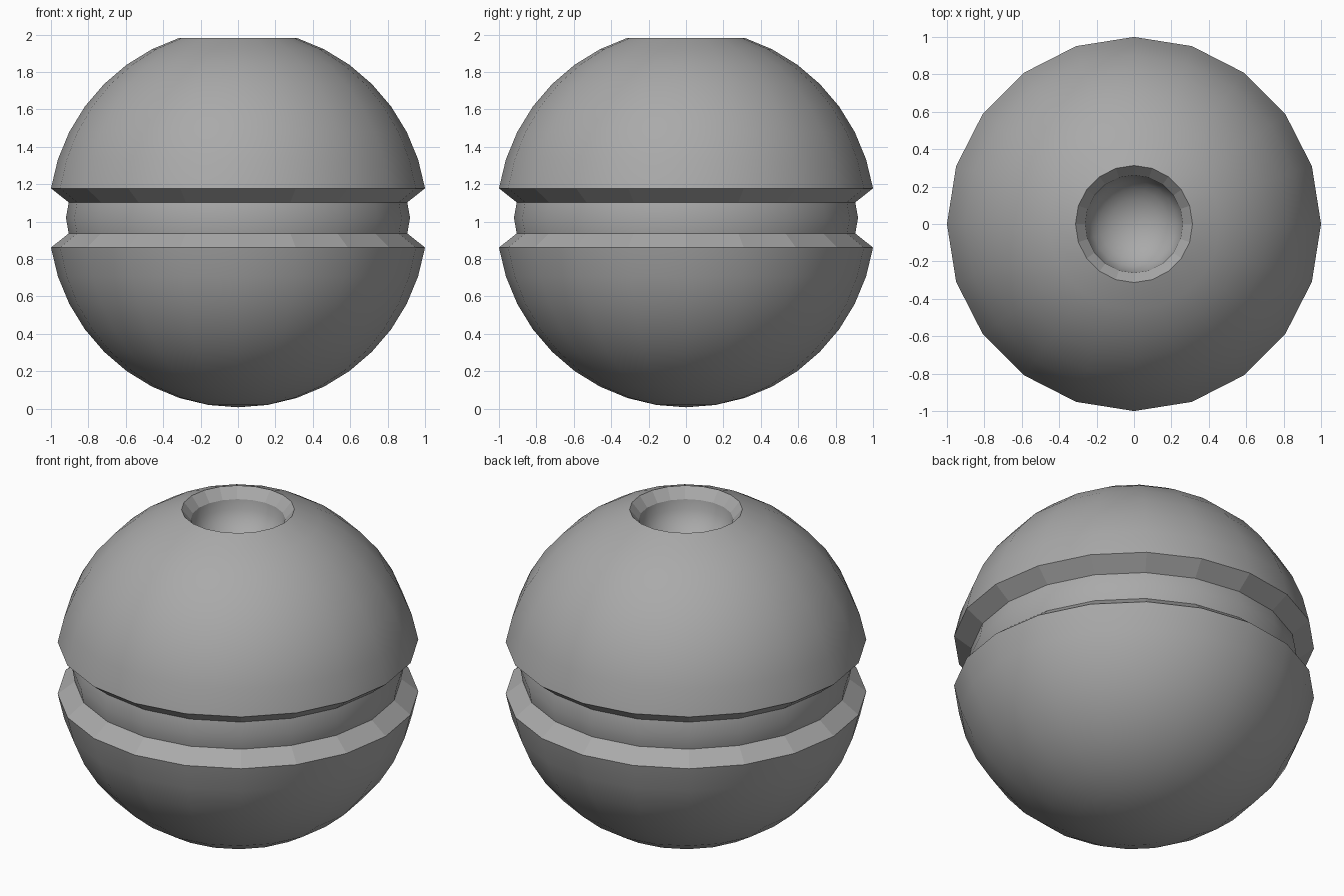
import bpy
import bmesh
from math import sin, cos, pi, radians

cube = bpy.data.objects.get("Cube")
if cube:
    bpy.data.objects.remove(cube, do_unlink=True)

SIDES = 20
CENTRE = 1.02
STEP = radians(9)              # angle between rings of the ball
RADIUS = 1 / cos(STEP)         # the groove lips sit one ring from the equator
GROOVE_R, GROOVE_H = 0.905, 0.083
HOLE_R, BEVEL_DROP, BOWL_DEPTH = 0.262, 0.06, 0.22

grey = bpy.data.materials.new("mid_grey")
grey.use_nodes = True
grey.diffuse_color = (0.4, 0.4, 0.4, 1)
grey.node_tree.nodes["Principled BSDF"].inputs["Base Color"].default_value = (0.4, 0.4, 0.4, 1)


def lathe(name, profile, smooth):
    """Revolve (radius, height) points about z; a zero radius becomes a pole."""
    bm = bmesh.new()
    rings = []
    for r, z in profile:
        if r < 1e-4:
            rings.append([bm.verts.new((0, 0, z))] * SIDES)
        else:
            rings.append([bm.verts.new((r * cos(2 * pi * i / SIDES), r * sin(2 * pi * i / SIDES), z))
                          for i in range(SIDES)])
    for low, high in zip(rings, rings[1:]):
        for i in range(SIDES):
            j = (i + 1) % SIDES
            corners = dict.fromkeys((low[i], low[j], high[j], high[i]))
            bm.faces.new(list(corners)).smooth = smooth
    mesh = bpy.data.meshes.new(name)
    bm.to_mesh(mesh)
    bm.free()
    mesh.materials.append(grey)
    obj = bpy.data.objects.new(name, mesh)
    bpy.context.collection.objects.link(obj)
    return obj


def ball(ring):
    return RADIUS * cos(ring * STEP), CENTRE + RADIUS * sin(ring * STEP)


# Outer shells
lathe("lower_shell", [ball(k) for k in range(-10, 0)], True)
lathe("upper_shell", [ball(k) for k in range(1, 9)], True)

# Groove: sloped lips and a slightly bulging core
groove_low = (GROOVE_R, CENTRE - GROOVE_H)
groove_high = (GROOVE_R, CENTRE + GROOVE_H)
lathe("lower_groove_lip", [ball(-1), groove_low], False)
lathe("core_band", [groove_low, (0.92, CENTRE), groove_high], True)
lathe("upper_groove_lip", [groove_high, ball(1)], False)

# Top opening: bevelled rim and a rounded bowl
bowl_top = ball(8)[1] - BEVEL_DROP
lathe("opening_rim", [ball(8), (HOLE_R, bowl_top)], False)
lathe("opening_bowl", [(HOLE_R * cos(a * pi / 12), bowl_top - BOWL_DEPTH * sin(a * pi / 12))
                       for a in range(7)], True)
